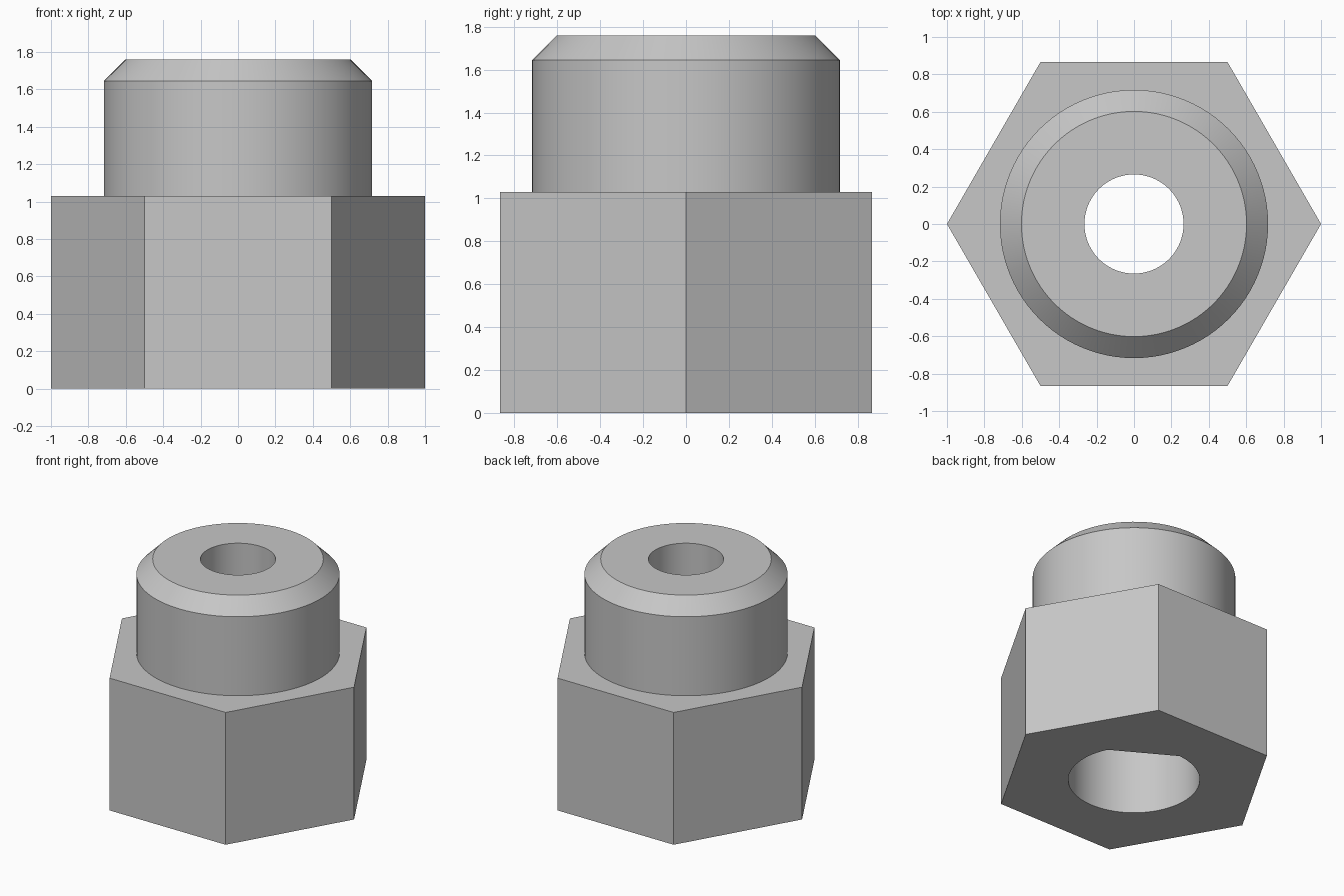
import bpy, bmesh
from math import cos, sin, pi, radians

cube = bpy.data.objects.get("Cube")
if cube:
    bpy.data.objects.remove(cube, do_unlink=True)

SEGMENTS = 96

# Plain grey finish
grey = bpy.data.materials.new("grey_metal")
grey.use_nodes = True
color = (0.57, 0.57, 0.57, 1)
grey.diffuse_color = color
grey.node_tree.nodes["Principled BSDF"].inputs["Base Color"].default_value = color


# Cross-sections given as radius at an angle
def circle(radius):
    return lambda a: radius


def hexagon(radius):
    return lambda a: radius * cos(pi / 6) / cos(a % (pi / 3) - pi / 6)


def flatted(radius, facing, half_angle):
    def section(a):
        off = (a - facing + pi) % (2 * pi) - pi
        if abs(off) < half_angle:
            return radius * cos(half_angle) / cos(off)
        return radius
    return section


hex_body = hexagon(1.0)
socket = flatted(0.465, radians(60), radians(33.75))

# Closed chain of sections: outside going up, then bore going down
HEX_TOP, STEP, SHOULDER, TOP = 1.03, 1.03, 1.645, 1.76
chain = [
    (hex_body, 0), (hex_body, HEX_TOP),
    (circle(0.717), HEX_TOP), (circle(0.717), SHOULDER),
    (circle(0.602), TOP), (circle(0.265), TOP),
    (circle(0.265), STEP), (socket, STEP), (socket, 0),
]

bm = bmesh.new()
angles = [2 * pi * i / SEGMENTS for i in range(SEGMENTS)]
rings = [[bm.verts.new((s(a) * cos(a), s(a) * sin(a), z)) for a in angles]
         for s, z in chain]
for k, low in enumerate(rings):
    high = rings[(k + 1) % len(rings)]
    for i in range(SEGMENTS):
        j = (i + 1) % SEGMENTS
        bm.faces.new((low[i], low[j], high[j], high[i]))
bmesh.ops.recalc_face_normals(bm, faces=bm.faces[:])

# Merge the upright strips that lie in one plane
bm.normal_update()
flat_edges = [e for e in bm.edges
              if abs(e.verts[0].co.z - e.verts[1].co.z) > 0.2
              and e.calc_face_angle(1) < 0.005]
bmesh.ops.dissolve_edges(bm, edges=flat_edges, use_verts=False)

mesh = bpy.data.meshes.new("hex_bushing")
bm.to_mesh(mesh)
bm.free()
mesh.materials.append(grey)
bushing = bpy.data.objects.new("hex_bushing", mesh)
bpy.context.collection.objects.link(bushing)

# Smooth round walls, crisp corners
bpy.ops.object.select_all(action="DESELECT")
bushing.select_set(True)
bpy.context.view_layer.objects.active = bushing
bpy.ops.object.shade_smooth_by_angle(angle=radians(25))
